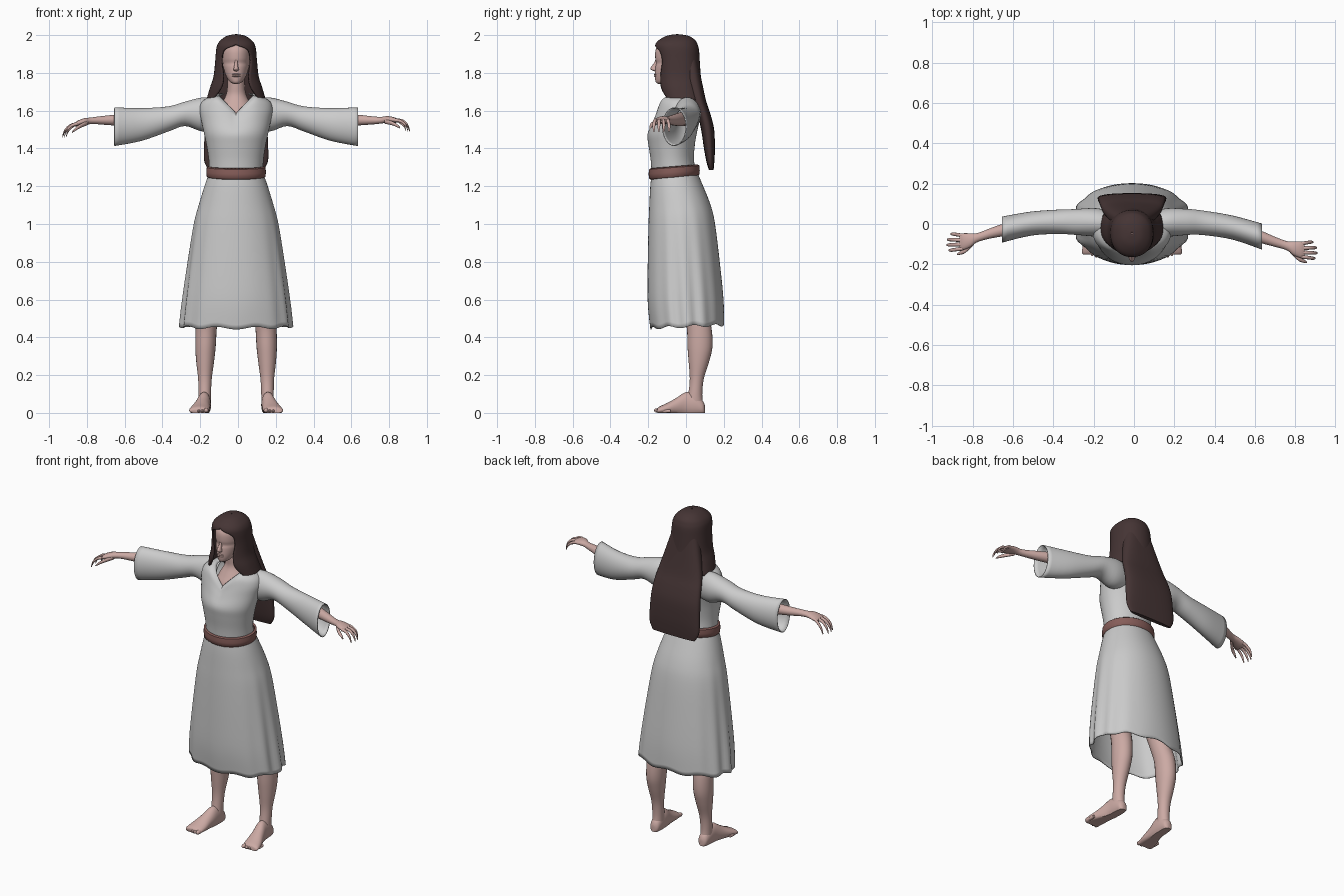
import bpy, bmesh
from math import sin, cos, pi, asin
from mathutils import Vector


def material(name, rgb):
    m = bpy.data.materials.new(name)
    m.diffuse_color = (*rgb, 1)
    return m


SKIN = material("skin", (0.60, 0.40, 0.37))
HAIR = material("dark_brown", (0.06, 0.035, 0.035))
BELT = material("leather", (0.24, 0.11, 0.10))


def spline(rows, k=4):
    """Catmull-Rom interpolation of number rows."""
    out = []
    for i in range(len(rows) - 1):
        a, b, c, d = (rows[max(i - 1, 0)], rows[i], rows[i + 1], rows[min(i + 2, len(rows) - 1)])
        for j in range(k):
            t = j / k
            out.append([0.5 * (2 * q + (r - p) * t + (2 * p - 5 * q + 4 * r - s) * t * t
                               + (3 * q - p - 3 * r + s) * t ** 3) for p, q, r, s in zip(a, b, c, d)])
    return out + [list(rows[-1])]


def loft(name, rings, mat=None, closed=True, caps=True, thick=0, angle=50):
    """Skin a list of point rings into one smooth mesh."""
    bm = bmesh.new()
    vs = [[bm.verts.new((p[0] - 0.01, p[1], p[2])) for p in r] for r in rings]
    n = len(vs[0])
    for a, b in zip(vs, vs[1:]):
        for j in range(n if closed else n - 1):
            k = (j + 1) % n
            bm.faces.new((a[j], a[k], b[k], b[j]))
    if caps:
        bm.faces.new(vs[0])
        bm.faces.new(vs[-1])
    bmesh.ops.remove_doubles(bm, verts=bm.verts, dist=0.0002)
    bmesh.ops.recalc_face_normals(bm, faces=bm.faces)
    me = bpy.data.meshes.new(name)
    bm.to_mesh(me)
    bm.free()
    ob = bpy.data.objects.new(name, me)
    bpy.context.collection.objects.link(ob)
    if mat:
        me.materials.append(mat)
    bpy.ops.object.select_all(action='DESELECT')
    ob.select_set(True)
    bpy.context.view_layer.objects.active = ob
    bpy.ops.object.shade_smooth_by_angle(angle=angle * pi / 180)
    if thick:
        mod = ob.modifiers.new("thickness", 'SOLIDIFY')
        mod.thickness, mod.offset = thick, 0
    return ob


def oval(c, u, v, n=32, p=1.0):
    """Oval ring round c with half-axes u and v; p below 1 makes it boxier."""
    def f(t):
        return abs(t) ** p * (1 if t > 0 else -1)
    c, u, v = Vector(c), Vector(u), Vector(v)
    return [c + u * f(cos(2 * pi * i / n)) + v * f(sin(2 * pi * i / n)) for i in range(n)]


def level(z, rx, yf, yb, n=32, p=1.0, tilt=0, x=0):
    """Horizontal oval from y=yf (front) to y=yb (back)."""
    return oval((x, (yf + yb) / 2, z), (rx, 0, 0), (0, (yb - yf) / 2, tilt), n, p)


# Skirt: flared shell with folds at the sides and a wavy hem
rings = []
for z, rx, yf, yb in spline([(1.27, .14, -.18, .055), (1.2, .165, -.187, .085), (1.1, .195, -.192, .125),
                             (1.0, .22, -.196, .15), (.8, .25, -.2, .175), (.6, .276, -.2, .195),
                             (.457, .292, -.186, .2)]):
    r = level(z, rx, yf, yb, 96, 0.95, 0.008)
    low = min(1, max(0, (1.15 - z) / 0.6))
    for i, q in enumerate(r):
        a = 2 * pi * i / 96
        f = 1 + 0.03 * low * cos(14 * a) * cos(a) ** 4
        q.x *= f
        q.y *= f
        q.z += 0.007 * low ** 3 * sin(9 * a)
    rings.append(r)
loft("skirt", rings, caps=False, thick=.005)

# Belt
loft("belt", [level(z, rx, -rx - .04, rx - .085, 48, 1, .01)
              for z, rx in ((1.248, .145), (1.253, .152), (1.275, .154), (1.297, .152), (1.302, .144))],
     BELT, caps=False, thick=.008)

# Bodice: the upper rings dip at the front into a V neckline
rings = []
for z, rx, yf, yb, dip in spline([(1.26, .14, -.18, .055, 0), (1.34, .143, -.185, .04, 0),
                                  (1.42, .155, -.197, .045, 0), (1.48, .168, -.202, .055, .005),
                                  (1.55, .183, -.18, .07, .03), (1.61, .192, -.162, .078, .06),
                                  (1.655, .17, -.15, .075, .085), (1.69, .088, -.135, .05, .105)]):
    r = level(z, rx, yf, yb, 48)
    for q in r:
        if q.y < (yf + yb) / 2:
            q.z -= dip * max(0, 1 - abs(q.x) / 0.1)
    rings.append(r)
loft("bodice", rings, caps=False, thick=.004)

# Neck and upper chest
loft("neck", [level(*r) for r in spline([(1.5, .1, -.14, .03), (1.58, .095, -.128, .04), (1.63, .08, -.1, .04),
                                         (1.68, .055, -.075, .035), (1.73, .046, -.075, .025),
                                         (1.82, .046, -.08, .03)])], SKIN)

# Head, nose, lips
loft("head", [level(*r) for r in spline([(1.742, .012, -.148, -.11), (1.752, .032, -.16, -.07),
                                         (1.785, .054, -.165, -.01), (1.83, .068, -.163, .03),
                                         (1.852, .071, -.158, .04), (1.88, .074, -.163, .04),
                                         (1.93, .072, -.158, .04), (1.975, .045, -.12, .01)])], SKIN)
loft("nose", [level(z, rx, yf, -.145, 12) for z, rx, yf in
              spline([(1.808, .006, -.165), (1.816, .015, -.184), (1.828, .012, -.187),
                      (1.852, .008, -.17), (1.875, .006, -.16)])], SKIN)
for name, z in (("upper_lip", 1.792), ("lower_lip", 1.783)):
    loft(name, [oval((x, -.163 + 12 * x * x, z), (0, .007, 0), (0, 0, h), 10)
                for x, h in ((-.022, .001), (-.012, .004), (0, .005), (.012, .004), (.022, .001))], SKIN)

# Hair cap and side locks: shell open over the face
rings = []
for z, rx, yf, yb, gap in spline([(2.0, .003, -.05, -.044, 0), (1.992, .045, -.1, .01, 0),
                                  (1.97, .078, -.14, .045, 0), (1.948, .094, -.158, .057, .004),
                                  (1.92, .101, -.158, .064, .062), (1.86, .106, -.15, .068, .075),
                                  (1.78, .115, -.148, .074, .066), (1.72, .134, -.145, .085, .078),
                                  (1.655, .153, -.13, .1, .125)]):
    a0 = asin(min(.99, max(0, gap) / rx))
    row = []
    for i in range(41):
        a = a0 + (2 * pi - 2 * a0) * i / 40
        c = cos(a)
        row.append(Vector((rx * sin(a), (yf + yb) / 2 - (yb - yf) / 2 * abs(c) ** .8 * (1 if c > 0 else -1), z)))
    rings.append(row)
loft("hair_cap", rings, HAIR, closed=False, caps=False, thick=.01)

# Long hair down the back
loft("hair_back", [level(*r, 40, .75) for r in
                   spline([(1.88, .085, -.03, .06), (1.75, .12, 0, .085), (1.65, .145, .03, .107),
                           (1.58, .157, .06, .13), (1.5, .165, .08, .149), (1.4, .17, .095, .153),
                           (1.33, .168, .108, .15), (1.285, .145, .122, .146)])], HAIR)


def arm_rings(rows, s, n):
    """Rings (x, y, z, ry, rz) along an arm; the two arms differ slightly in swing."""
    out = []
    for x, y, z, ry, rz in rows:
        y -= s * .02 * min(1, max(0, (x - .3) / .4))
        z += s * .015 * min(1, max(0, (x - .75) / .15))
        out.append(oval((s * x, y, z), (0, ry, 0), (0, 0, rz), n))
    return out


for side, s in (("left", -1), ("right", 1)):
    # Wide sleeve
    loft(side + "_sleeve", arm_rings(spline([
        (.1, .0, 1.585, .06, .08), (.18, .008, 1.58, .068, .087), (.27, .01, 1.583, .062, .062),
        (.36, .008, 1.556, .058, .064), (.5, -.008, 1.527, .057, .084), (.645, -.045, 1.515, .062, .1)]), s, 32),
        caps=False, thick=.005)
    # Forearm and palm
    loft(side + "_arm", arm_rings(spline([
        (.4, .005, 1.56, .04, .04), (.55, -.025, 1.553, .035, .035), (.65, -.05, 1.55, .03, .028),
        (.76, -.085, 1.548, .022, .018), (.8, -.1, 1.548, .034, .018), (.835, -.107, 1.542, .041, .015),
        (.855, -.11, 1.536, .038, .01)]), s, 20), SKIN)
    # Curled fingers and thumb
    for i, (y, tip) in enumerate(((-.078, .9), (-.1, .918), (-.121, .92), (-.142, .91))):
        ty = -.11 + (y + .11) * 1.25
        loft(f"{side}_finger_{i + 1}", arm_rings(spline([
            (.84, y, 1.54, .01, .01), (tip - .04, (y + ty) / 2, 1.533, .009, .009),
            (tip - .012, ty, 1.508, .008, .009), (tip, ty, 1.478, .004, .006)]), s, 10), SKIN)
    loft(side + "_thumb", arm_rings(spline([
        (.785, -.11, 1.54, .013, .013), (.825, -.15, 1.526, .012, .011),
        (.85, -.163, 1.512, .009, .009), (.868, -.17, 1.498, .004, .004)]), s, 10), SKIN)
    # Leg
    loft(side + "_leg", [level(z, rx, yf, yb, 24, x=s * x) for z, x, rx, yf, yb in spline([
        (.75, .125, .08, -.07, .09), (.55, .148, .06, -.02, .11), (.45, .158, .056, .004, .135),
        (.35, .162, .054, .008, .14), (.27, .164, .047, .014, .122), (.18, .165, .036, .02, .094),
        (.1, .166, .033, .012, .086), (.05, .166, .032, .0, .09)])], SKIN)
    # Foot with a flat sole
    rings = []
    for y, x, rx, h in spline([(.1, .166, .012, .04), (.088, .166, .028, .065), (.05, .167, .034, .1),
                               (.0, .17, .036, .11), (-.05, .18, .042, .08), (-.1, .19, .051, .052),
                               (-.14, .197, .052, .034), (-.152, .197, .045, .024)]):
        r = oval((s * x, y, h * .4), (rx, 0, 0), (0, 0, h * .6), 24)
        for q in r:
            q.z = max(0, q.z)
        rings.append(r)
    loft(side + "_foot", rings, SKIN)
    # Toes
    for i in range(5):
        x, y, w = .158 + .0195 * i, -.15 + .004 * i * i * .6, .013 if i == 0 else .0095
        loft(f"{side}_toe_{i + 1}", [oval((s * x, y + dy, w), (w * k, 0, 0), (0, 0, w * k), 10)
                                     for dy, k in ((.03, .9), (0, 1), (-.012, .8), (-.019, .3))], SKIN)
